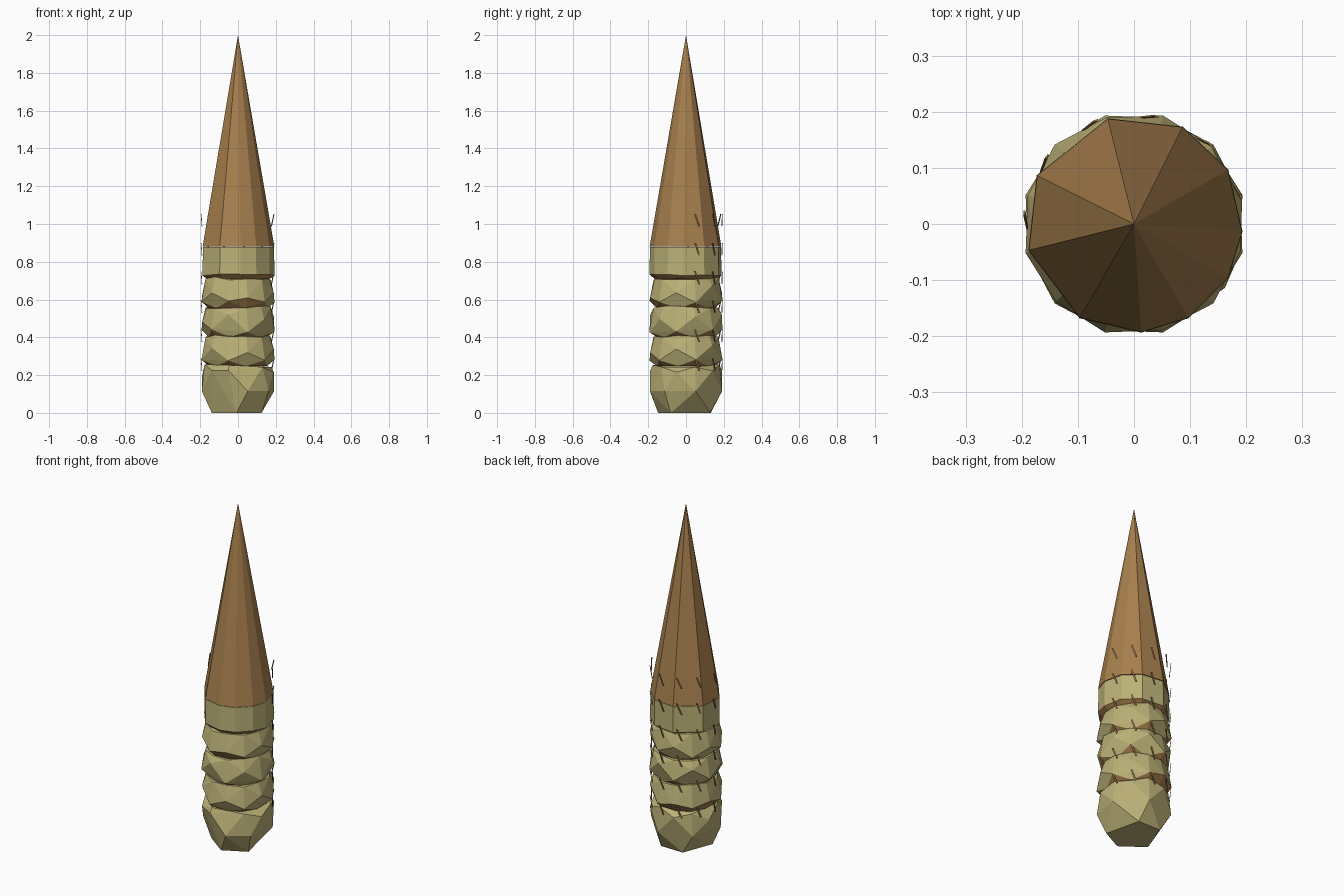
import bpy, bmesh, random
from math import cos, sin, radians
from mathutils import Vector

random.seed(4)
if "Cube" in bpy.data.objects:
    bpy.data.objects.remove(bpy.data.objects["Cube"])


def material(name, rgb):
    m = bpy.data.materials.new(name)
    m.use_nodes = True
    m.diffuse_color = (*rgb, 1)
    m.node_tree.nodes["Principled BSDF"].inputs["Base Color"].default_value = (*rgb, 1)
    return m


STONE = material("pale stone", (0.50, 0.44, 0.185))
BROWN = material("warm brown", (0.39, 0.215, 0.075))


def polar(angle, radius, z):
    a = radians(angle)
    return Vector((radius * cos(a), radius * sin(a), z))


def ring(angles, radius, z, wobble=0.0):
    return [polar(a, radius, z + random.uniform(-wobble, wobble)) for a in angles]


def finish(name, bm, mats):
    mesh = bpy.data.meshes.new(name)
    bm.to_mesh(mesh)
    bm.free()
    for m in mats:
        mesh.materials.append(m)
    obj = bpy.data.objects.new(name, mesh)
    bpy.context.collection.objects.link(obj)
    return obj


def hull(name, points, mats, brown_below=None):
    """Convex faceted block; faces pointing down past the limit turn brown."""
    bm = bmesh.new()
    verts = [bm.verts.new(p) for p in points]
    res = bmesh.ops.convex_hull(bm, input=verts)
    junk = {g for g in res["geom_interior"] + res["geom_unused"]
            if isinstance(g, bmesh.types.BMVert)}
    bmesh.ops.delete(bm, geom=list(junk), context="VERTS")
    bmesh.ops.dissolve_limit(bm, angle_limit=radians(2), verts=bm.verts, edges=bm.edges)
    bmesh.ops.recalc_face_normals(bm, faces=bm.faces)
    if brown_below is not None:
        for f in bm.faces:
            f.material_index = int(f.normal.z < brown_below)
    return finish(name, bm, mats)


# Tall spire and the straight block under it share an uneven ten-sided outline
OUTLINE = [30, 63.4, 104, 153.4, 194, 240, 273.8, 300, 330, 356]
hull("spire", ring(OUTLINE, 0.193, 0.88) + [Vector((0, 0, 2))], [BROWN])
hull("top_block", ring(OUTLINE, 0.194, 0.73, 0.006) + ring(OUTLINE, 0.191, 0.877)
     + ring(OUTLINE, 0.165, 0.708), [STONE, BROWN], -0.4)

# Three faceted stone courses with brown undersides
STEP = 0.153
for i in range(3):
    z = 0.27 + i * STEP
    turn = 15 + 30 * (i % 2)
    low = [turn + 60 * k for k in range(6)]
    high = [a + 30 for a in low]
    pts = ring(low, 0.2, z + 0.012, 0.008)
    pts += ring(high, 0.196, z + 0.065, 0.035)
    pts += ring(low, 0.178, z + 0.135, 0.008)
    pts += ring(high, 0.172, z + 0.138, 0.008)
    pts += ring(low + high, 0.16, z - 0.022)
    hull("stone_course_%d" % (i + 1), pts, [STONE, BROWN], -0.5)

# Base stone, tapering to a five-cornered foot
base = ring([60, 118, 200, 267, 327], 0.148, 0)
base += ring([15, 75, 135, 195, 285, 325], 0.198, 0.115)
base += ring([45, 105, 165, 225, 255, 345], 0.196, 0.21, 0.015)
base += ring(range(15, 375, 60), 0.183, 0.25, 0.008)
hull("base_stone", base, [STONE])

# Slanted slivers in rows around the back half
bm = bmesh.new()
for row in range(6):
    for k in range(6):
        a, z = 18 + 32 * k, 0.255 + row * STEP
        corners = [polar(a - 5, 0.198, z + 0.033), polar(a - 2.5, 0.198, z + 0.033),
                   polar(a + 5, 0.192, z - 0.033), polar(a + 2.5, 0.192, z - 0.033)]
        bm.faces.new([bm.verts.new(p) for p in reversed(corners)])
slivers = finish("bark_slivers", bm, [BROWN])
solid = slivers.modifiers.new("thickness", "SOLIDIFY")
solid.thickness = 0.003
